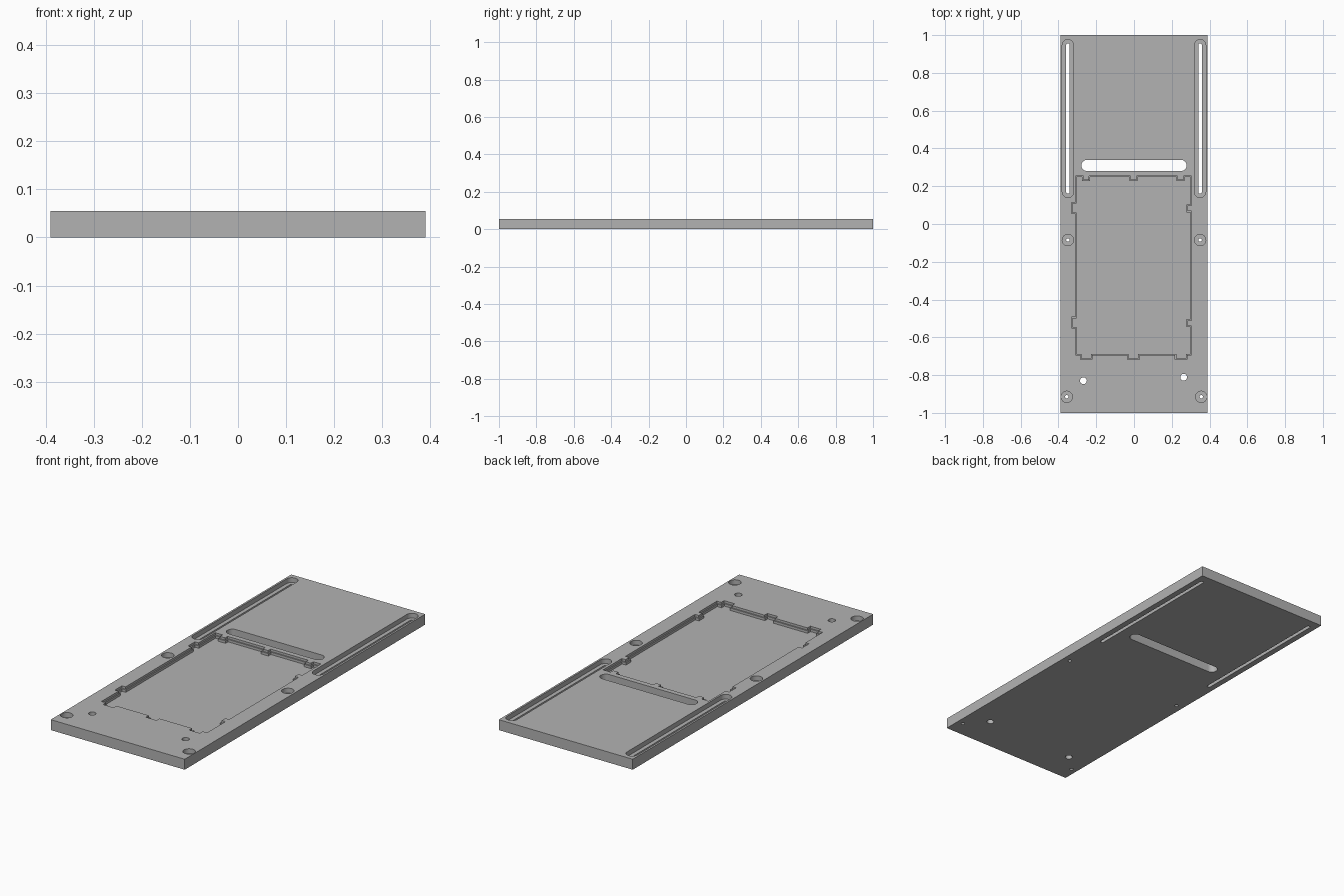
import bpy, bmesh
from math import cos, sin, pi

if "Cube" in bpy.data.objects:
    bpy.data.objects.remove(bpy.data.objects["Cube"], do_unlink=True)

THICK = 0.055
grey = bpy.data.materials.new("plain grey")
grey.use_nodes = True
colour = (0.45, 0.45, 0.45, 1)
grey.diffuse_color = colour
grey.node_tree.nodes["Principled BSDF"].inputs["Base Color"].default_value = colour


def prism(name, outline, bottom, top):
    """Extrude a closed counter-clockwise outline between two heights."""
    bm = bmesh.new()
    face = bm.faces.new([bm.verts.new((x, y, bottom)) for x, y in outline])
    ext = bmesh.ops.extrude_face_region(bm, geom=[face])
    for v in ext["geom"]:
        if isinstance(v, bmesh.types.BMVert):
            v.co.z = top
    bmesh.ops.recalc_face_normals(bm, faces=bm.faces)
    mesh = bpy.data.meshes.new(name)
    bm.to_mesh(mesh)
    bm.free()
    mesh.materials.append(grey)
    obj = bpy.data.objects.new(name, mesh)
    bpy.context.collection.objects.link(obj)
    return obj


def stadium(x, y0, y1, r, n=16):
    """Rounded slot outline along y; a circle when y0 == y1."""
    upper = [(x + r * cos(pi * i / n), y1 + r * sin(pi * i / n)) for i in range(n + 1)]
    lower = [(x - r * cos(pi * i / n), y0 - r * sin(pi * i / n)) for i in range(n + 1)]
    if y0 == y1:
        return upper[:-1] + lower[:-1]
    return upper + lower


def pocket(d):
    """Keyed pocket outline, grown outward by d."""
    left, right, front, back = -0.307 - d, 0.302 + d, -0.69 - d, 0.251 + d
    pts = [(left, front)]
    for c in (-0.253, -0.003, 0.249):          # front notches
        a, b, y = c - 0.028 - d, c + 0.028 + d, -0.714 - d
        pts += [(a, front), (a, y), (b, y), (b, front)]
    pts.append((right, front))
    for c in (-0.525, 0.083):                  # right tabs
        a, b, x = c - 0.018 + d, c + 0.018 - d, 0.28 + d
        pts += [(right, a), (x, a), (x, b), (right, b)]
    pts.append((right, back))
    for c in (0.246, -0.003, -0.253):          # back tabs
        a, b, y = c + 0.018 - d, c - 0.018 + d, 0.23 + d
        pts += [(a, back), (a, y), (b, y), (b, back)]
    pts.append((left, back))
    for c in (0.085, -0.522):                  # left notches
        a, b, x = c + 0.026 + d, c - 0.026 - d, -0.328 - d
        pts += [(left, a), (x, a), (x, b), (left, b)]
    return pts


plate = prism("base_plate", [(-0.39, -1), (0.39, -1), (0.39, 1), (-0.39, 1)], 0, THICK)


def cut(outline, floor):
    cutter = prism("cutter", outline, floor, THICK + 0.02)
    cutter.hide_render = True
    mod = plate.modifiers.new("cut", "BOOLEAN")
    mod.operation, mod.solver, mod.object = "DIFFERENCE", "EXACT", cutter
    bpy.context.view_layer.objects.active = plate
    bpy.ops.object.modifier_apply(modifier=mod.name)
    bpy.data.objects.remove(cutter, do_unlink=True)


THROUGH = -0.02
RECESS = 0.03

# Stepped, keyed pocket
cut(pocket(0.003), 0.043)
cut(pocket(-0.003), 0.03)

# Cross slot
cut([(-y, x) for x, y in stadium(0.31, -0.25, 0.25, 0.029)], THROUGH)

# Recessed side slots and screw holes
for side in (-1, 1):
    x = side * 0.35
    cut(stadium(x, 0.17, 0.947, 0.03), RECESS)
    cut(stadium(x, 0.17, 0.947, 0.009), THROUGH)
    for hx, hy in ((x, -0.085), (side * 0.356, -0.915)):
        cut(stadium(hx, hy, hy, 0.03), RECESS)
        cut(stadium(hx, hy, hy, 0.009), THROUGH)

# Plain drilled holes
for hx, hy in ((-0.268, -0.83), (0.263, -0.811)):
    cut(stadium(hx, hy, hy, 0.018), THROUGH)

# Smooth round walls, sharp edges
plate.select_set(True)
bpy.context.view_layer.objects.active = plate
bpy.ops.object.shade_smooth_by_angle(angle=0.5)
